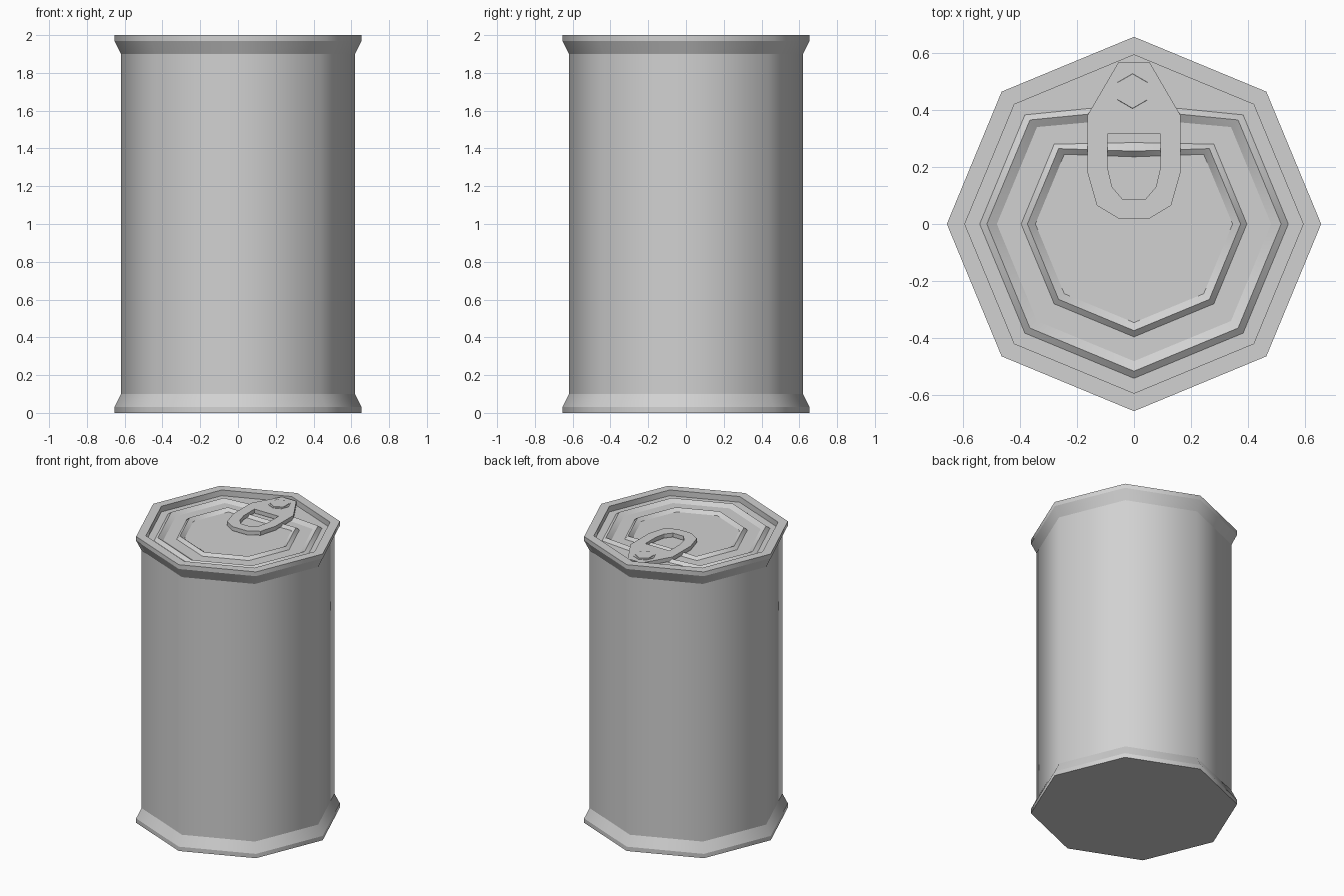
import bpy
import bmesh
from math import cos, sin, pi

cube = bpy.data.objects.get("Cube")
if cube:
    bpy.data.objects.remove(cube, do_unlink=True)

metal = bpy.data.materials.new("tin_grey")
metal.use_nodes = True
GREY = (0.64, 0.64, 0.64, 1)
metal.diffuse_color = GREY
metal.node_tree.nodes["Principled BSDF"].inputs["Base Color"].default_value = GREY


def add_object(name, bm):
    mesh = bpy.data.meshes.new(name)
    bm.to_mesh(mesh)
    bm.free()
    mesh.materials.append(metal)
    obj = bpy.data.objects.new(name, mesh)
    bpy.context.collection.objects.link(obj)
    return obj


def loft(name, rows, sides=8, centre=(0, 0), turn=0, smooth=True, cap_start=False, cap_end=False):
    """Stack polygon rings (radius, z, optional y of the back corner) into a surface."""
    bm = bmesh.new()
    rings = []
    for radius, z, *back in rows:
        ring = []
        for i in range(sides):
            a = turn + 2 * pi * i / sides
            x, y = radius * cos(a), radius * sin(a)
            if back and i == sides // 4:
                y = back[0]
            ring.append(bm.verts.new((centre[0] + x, centre[1] + y, z)))
        rings.append(ring)
    for low, high in zip(rings, rings[1:]):
        for i in range(sides):
            j = (i + 1) % sides
            bm.faces.new((low[i], low[j], high[j], high[i])).smooth = smooth
    if cap_start:
        bm.faces.new(rings[0][::-1])
    if cap_end:
        bm.faces.new(rings[-1])
    # Creases run around each ring, while the shading flows along the wall
    for ring in rings:
        for i in range(sides):
            edge = bm.edges.get((ring[i], ring[(i + 1) % sides]))
            if edge:
                edge.smooth = False
    return add_object(name, bm)


# Can wall with flared rims, ending at the foot of the inner lip
R, WALL, LIP, DECK, RIDGE = 0.655, 0.62, 0.592, 1.96, 1.98
loft("can_body", [(R, 0), (R, 0.03), (WALL, 0.10), (WALL, 1.90),
                  (R, 1.97), (R, 2.0), (LIP, 2.0), (LIP, DECK)], cap_start=True)

# Lid with two pressed ridges, flattened behind to make room for the tab
loft("lid", [(LIP, DECK), (0.54, DECK, 0.42), (0.515, RIDGE, 0.40), (0.48, DECK, 0.37),
             (0.395, DECK, 0.285), (0.373, RIDGE, 0.255), (0.345, DECK, 0.235)], cap_end=True)


def mirrored(half):
    return half + [(-x, y) for x, y in reversed(half)]


# Pull tab: a flat plate with a finger hole
outline = mirrored([(0.055, 0.565), (0.163, 0.38), (0.163, 0.18), (0.13, 0.065), (0.055, 0.02)])
hole = mirrored([(0.093, 0.315), (0.093, 0.20), (0.077, 0.13), (0.04, 0.087)])
curve = bpy.data.curves.new("tab_profile", "CURVE")
curve.dimensions = "2D"
curve.fill_mode = "BOTH"
curve.extrude = 0.014
for points in (outline, hole):
    spline = curve.splines.new("POLY")
    spline.points.add(len(points) - 1)
    for p, (x, y) in zip(spline.points, points):
        p.co = (x, y, 0, 1)
    spline.use_cyclic_u = True
helper = bpy.data.objects.new("tab_profile", curve)
bpy.context.collection.objects.link(helper)
graph = bpy.context.evaluated_depsgraph_get()
plate = bpy.data.meshes.new_from_object(helper.evaluated_get(graph))
bm = bmesh.new()
bm.from_mesh(plate)
bpy.data.objects.remove(helper, do_unlink=True)
bpy.data.meshes.remove(plate)
bmesh.ops.remove_doubles(bm, verts=bm.verts, dist=0.0001)
bmesh.ops.recalc_face_normals(bm, faces=bm.faces)
for face in bm.faces:
    face.smooth = False
    face.material_index = 0
tab = add_object("pull_tab", bm)
tab.location.z = 1.979

# Rivet holding the tab
PIN = (-0.005, 0.465)
loft("rivet_base", [(0.07, DECK), (0.07, 1.996)], 8, PIN, cap_end=True, smooth=False)
loft("rivet_head", [(0.063, 1.99), (0.06, 2.0)], 6, PIN, pi / 6, cap_end=True, smooth=False)
